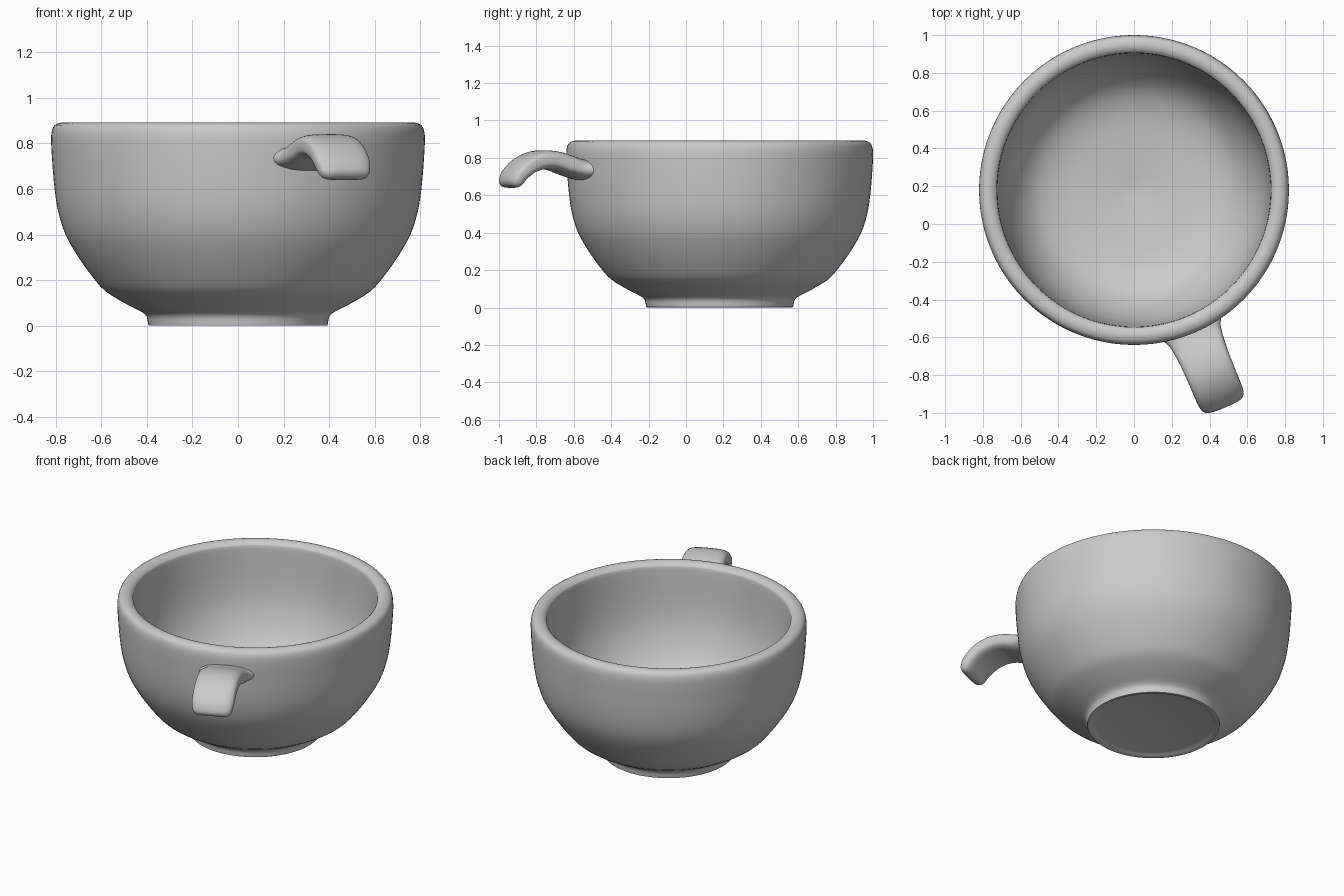
import bpy, bmesh, math
from mathutils import Vector

if "Cube" in bpy.data.objects:
    bpy.data.objects.remove(bpy.data.objects["Cube"])

CENTRE = Vector((0, 0.18, 0))

clay = bpy.data.materials.new("grey_clay")
clay.diffuse_color = (0.6, 0.6, 0.6, 1)
clay.use_nodes = True
clay.node_tree.nodes["Principled BSDF"].inputs["Base Color"].default_value = clay.diffuse_color


def smooth_path(pts, n):
    """Catmull-Rom curve through points of any dimension."""
    p = [pts[0]] + pts + [pts[-1]]
    out = []
    for i in range(1, len(p) - 2):
        a, b, c, d = p[i - 1:i + 3]
        for k in range(n):
            t = k / n
            out.append(tuple(0.5 * (2 * B + (C - A) * t + (2 * A - 5 * B + 4 * C - D) * t * t
                                    + (3 * B - A - 3 * C + D) * t ** 3)
                             for A, B, C, D in zip(a, b, c, d)))
    return out + [tuple(pts[-1])]


def loft(name, rings, angle):
    """Skin closed rings and cap both ends."""
    bm = bmesh.new()
    vs = [[bm.verts.new(v) for v in r] for r in rings]
    n = len(vs[0])
    for a, b in zip(vs, vs[1:]):
        for i in range(n):
            j = (i + 1) % n
            bm.faces.new((a[i], a[j], b[j], b[i]))
    for ring in (vs[0], vs[-1]):
        c = bm.verts.new(sum((v.co for v in ring), Vector()) / n)
        for i in range(n):
            bm.faces.new((ring[i], ring[(i + 1) % n], c))
    bmesh.ops.recalc_face_normals(bm, faces=bm.faces)
    me = bpy.data.meshes.new(name)
    bm.to_mesh(me)
    bm.free()
    me.materials.append(clay)
    ob = bpy.data.objects.new(name, me)
    bpy.context.collection.objects.link(ob)
    bpy.ops.object.select_all(action='DESELECT')
    ob.select_set(True)
    bpy.context.view_layer.objects.active = ob
    bpy.ops.object.shade_smooth_by_angle(angle=math.radians(angle))
    return ob


# Bowl: shallow foot recess, foot, outer wall, rounded rim, inner wall, dished floor
foot = [(0.02, 0.015), (0.34, 0.015), (0.365, 0.009), (0.38, 0.0), (0.393, 0.002)]
wall = [(0.396, 0.02), (0.41, 0.052), (0.49, 0.095), (0.58, 0.15), (0.635, 0.21),
        (0.70, 0.30), (0.757, 0.40), (0.789, 0.50), (0.805, 0.60), (0.814, 0.70),
        (0.82, 0.80), (0.818, 0.85), (0.805, 0.88), (0.775, 0.892), (0.75, 0.888),
        (0.732, 0.875), (0.725, 0.85), (0.717, 0.70), (0.705, 0.58), (0.685, 0.48),
        (0.643, 0.37), (0.58, 0.275), (0.50, 0.21), (0.38, 0.167), (0.20, 0.142), (0.01, 0.12)]
SEG = 96
profile = foot + smooth_path(wall, 3)
loft("bowl", [[CENTRE + Vector((r * math.cos(2 * math.pi * i / SEG),
                                r * math.sin(2 * math.pi * i / SEG), z))
               for i in range(SEG)] for r, z in profile], 70)

# Handle: curved thumb tab
# (distance from bowl axis, height, half width, half thickness, corner exponent)
out = Vector((0.385, -0.92, 0)).normalized()
side = Vector((-out.y, out.x, 0))
spine = [(0.765, 0.735, 0.18, 0.06, 1.0), (0.80, 0.737, 0.165, 0.058, 0.95),
         (0.84, 0.744, 0.146, 0.055, 0.8), (0.90, 0.763, 0.137, 0.053, 0.65),
         (0.97, 0.785, 0.131, 0.051, 0.6), (1.05, 0.788, 0.129, 0.051, 0.6),
         (1.125, 0.762, 0.128, 0.049, 0.6), (1.182, 0.717, 0.127, 0.046, 0.65),
         (1.207, 0.680, 0.12, 0.042, 0.65), (1.218, 0.658, 0.108, 0.033, 0.65),
         (1.223, 0.647, 0.09, 0.018, 0.65)]
path = smooth_path(spine, 4)


def power(c, e):
    return math.copysign(abs(c) ** e, c)


rings = []
for k, (s, z, w, t, e) in enumerate(path):
    a, b = path[max(k - 1, 0)], path[min(k + 1, len(path) - 1)]
    up = Vector((0, 0, b[0] - a[0])) - out * (b[1] - a[1])
    up.normalize()
    c = CENTRE + out * s + Vector((0, 0, z))
    rings.append([c + side * w * power(math.cos(2 * math.pi * i / 40), e)
                  + up * t * power(math.sin(2 * math.pi * i / 40), e) for i in range(40)])
loft("handle", rings, 60)
